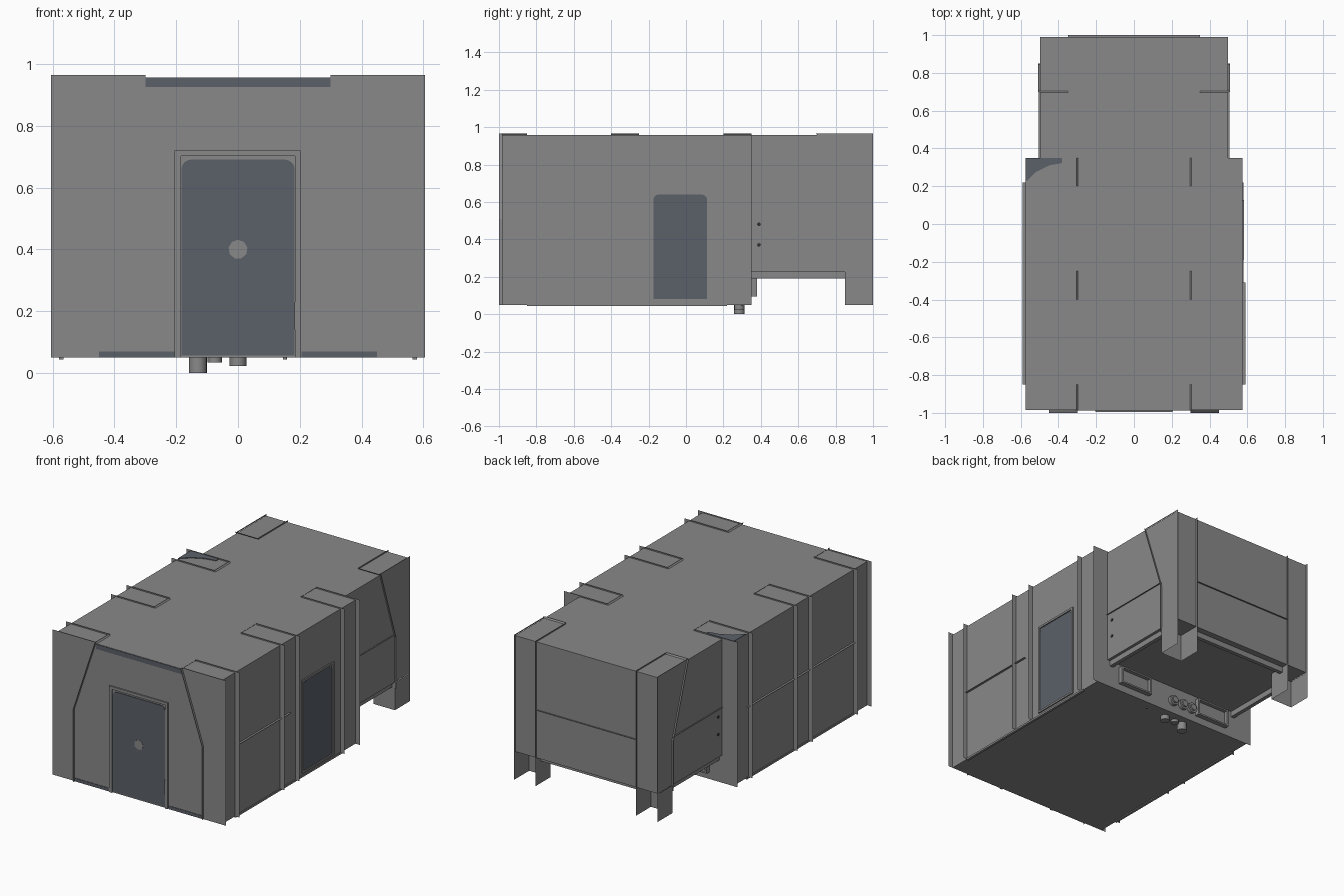
import bpy, bmesh, math
from mathutils import Vector

if "Cube" in bpy.data.objects:
    bpy.data.objects.remove(bpy.data.objects["Cube"])


def material(name, rgb):
    m = bpy.data.materials.new(name)
    m.diffuse_color = (*rgb, 1)
    m.use_nodes = True
    m.node_tree.nodes["Principled BSDF"].inputs["Base Color"].default_value = m.diffuse_color
    return m


GREY = material("shelter grey", (0.25, 0.25, 0.25))
BLUE = material("dark slate blue", (0.104, 0.119, 0.142))
DARK = material("port black", (0.03, 0.03, 0.03))


def finish(name, bm, mat):
    me = bpy.data.meshes.new(name)
    bm.to_mesh(me)
    bm.free()
    me.materials.append(mat)
    ob = bpy.data.objects.new(name, me)
    bpy.context.collection.objects.link(ob)
    return ob


def box(name, lo, hi, mat=GREY):
    bm = bmesh.new()
    bmesh.ops.create_cube(bm, size=1)
    for v in bm.verts:
        v.co = [(a + b) / 2 + c * abs(b - a) for a, b, c in zip(lo, hi, v.co)]
    return finish(name, bm, mat)


def ribbon(name, inner, outer, mat=GREY):
    """Sheet metal strip between two matching paths."""
    bm = bmesh.new()
    a = [bm.verts.new(p) for p in inner]
    b = [bm.verts.new(p) for p in outer]
    for i in range(len(a) - 1):
        bm.faces.new((a[i], a[i + 1], b[i + 1], b[i]))
    return finish(name, bm, mat)


def plate(name, pts, depth, mat):
    """Flat polygon pushed out along a small depth vector."""
    bm = bmesh.new()
    f = bm.faces.new([bm.verts.new(p) for p in pts])
    r = bmesh.ops.extrude_face_region(bm, geom=[f])
    for v in r["geom"]:
        if isinstance(v, bmesh.types.BMVert):
            v.co += Vector(depth)
    bmesh.ops.recalc_face_normals(bm, faces=bm.faces)
    return finish(name, bm, mat)


def tube(name, base, axis, length, radius, mat=GREY, sides=20):
    bm = bmesh.new()
    bmesh.ops.create_cone(bm, cap_ends=True, segments=sides, radius1=radius, radius2=radius, depth=length)
    rot = Vector((0, 0, 1)).rotation_difference(Vector(axis)).to_matrix()
    for v in bm.verts:
        v.co = rot @ (v.co + Vector((0, 0, length / 2))) + Vector(base)
    for f in bm.faces:
        f.smooth = len(f.verts) == 4
    for e in bm.edges:
        e.smooth = all(len(f.verts) == 4 for f in e.link_faces)
    return finish(name, bm, mat)


def round_top(a0, a1, z0, z1, r):
    """Door outline with rounded upper corners, as (across, z)."""
    pts = [(a0, z0), (a1, z0)]
    for c, start in ((a1 - r, 0), (a0 + r, 90)):
        for k in range(5):
            t = math.radians(start + k * 22.5)
            pts.append((c + r * math.cos(t), z1 - r + r * math.sin(t)))
    return pts


ROOF, TOP, FLOOR = 0.957, 0.965, 0.05
SX, FIN = 0.575, 0.605          # side wall and fin reach
FY, BY, MID = -0.985, 0.99, 0.35  # front wall, rear wall, step

# Main cabin and narrower rear bay
box("main_cabin", (-SX, FY, FLOOR), (SX, MID, ROOF))
box("rear_bay", (-0.498, MID, 0.225), (0.498, BY, ROOF))

# Front top light strip
box("front_top_strip", (-0.3, FY - 0.003, 0.925), (0.3, FY, 0.955), BLUE)

for s in (1, -1):
    side = "right" if s > 0 else "left"
    # Frame fins over roof and down the side
    for y in (FY, -0.85, -0.4, -0.25, 0.2, MID):
        ribbon(f"{side}_frame_fin",
               [(s * 0.3, y, ROOF), (s * SX, y, ROOF), (s * SX, y, FLOOR)],
               [(s * 0.3, y, TOP), (s * FIN, y, TOP), (s * FIN, y, FLOOR)])
    # Roof ends of the frame pairs
    for y0, y1 in ((FY, -0.85), (-0.4, -0.25), (0.2, MID)):
        ribbon(f"{side}_roof_fin_end",
               [(s * 0.297, y0, ROOF), (s * 0.297, y1, ROOF)],
               [(s * 0.305, y0, TOP), (s * 0.305, y1, TOP)])
    # Angled fin on the front wall
    path = [(0.3, TOP), (0.45, 0.51), (0.45, FLOOR)]
    ribbon(f"{side}_front_fin", [(s * x, FY, z) for x, z in path], [(s * x, -1, z) for x, z in path])
    # Lower front strips
    a, b = sorted((s * 0.205, s * 0.45))
    box(f"{side}_front_low_strip", (a, FY - 0.003, FLOOR), (b, FY, 0.07), BLUE)

    # Rear bay: roof, side and back fins
    ribbon(f"{side}_rear_roof_fin",
           [(s * 0.5, 0.703, ROOF), (s * 0.35, 0.703, ROOF), (s * 0.35, BY, ROOF)],
           [(s * 0.5, 0.695, TOP), (s * 0.35, 0.695, TOP), (s * 0.35, 1, TOP)])
    path = [(0.7, TOP), (0.85, 0.51), (0.85, 0.19)]
    ribbon(f"{side}_rear_side_fin", [(s * 0.498, y, z) for y, z in path], [(s * 0.508, y, z) for y, z in path])
    ribbon(f"{side}_rear_back_fin", [(s * 0.35, BY, TOP), (s * 0.35, BY, 0.19)],
           [(s * 0.35, 1, TOP), (s * 0.35, 1, 0.19)])
    ribbon(f"{side}_rear_corner_fin", [(s * 0.5, BY - 0.01, TOP), (s * 0.5, BY - 0.01, 0.19)],
           [(s * 0.5, 1, TOP), (s * 0.5, 1, 0.19)])
    ribbon(f"{side}_rear_top_lip", [(s * 0.5, 0.7, ROOF), (s * 0.5, 1, ROOF)],
           [(s * 0.5, 0.7, TOP), (s * 0.5, 1, TOP)])
    ribbon(f"{side}_rear_side_rail", [(s * 0.498, MID, 0.53), (s * 0.498, 0.85, 0.53)],
           [(s * 0.506, MID, 0.53), (s * 0.506, 0.85, 0.53)])

    # Sheet metal leg, open to the back
    leg = [(s * 0.5, 1), (s * 0.5, 0.85), (s * 0.35, 0.85), (s * 0.35, 1)]
    ribbon(f"{side}_rear_leg", [(x, y, 0.225) for x, y in leg], [(x, y, FLOOR) for x, y in leg])

    # Under frame of the rear bay
    a, b = sorted((s * 0.455, s * 0.48))
    box(f"{side}_under_beam", (a, MID, 0.19), (b, 0.85, 0.225))

    # Side rails at mid height and along the floor
    end = -0.31 if s > 0 else 0.22
    ribbon(f"{side}_mid_rail", [(s * SX, -0.85, 0.5), (s * SX, end, 0.5)],
           [(s * 0.589, -0.85, 0.5), (s * 0.589, end, 0.5)])
    a, b = sorted((s * 0.565, s * 0.58))
    box(f"{side}_floor_rail", (a, -0.85, 0.043), (b, 0.22, 0.055))

    # Small ports on the rear bay sides
    for z in (0.48, 0.37):
        tube(f"{side}_port", (s * 0.497, 0.39, z), (s, 0, 0), 0.004, 0.01, DARK, 12)

    # Service boxes on the step wall: rim bars and cover
    a, b = sorted((s * 0.18, s * 0.41))
    box(f"{side}_service_cover", (a, MID, 0.105), (b, 0.357, 0.2))
    for lo, hi in (((a, 0.095), (b, 0.105)), ((a, 0.195), (b, 0.205)),
                   ((a, 0.095), (a + 0.012, 0.205)), ((b - 0.012, 0.095), (b, 0.205))):
        box(f"{side}_service_rim", (lo[0], MID, lo[1]), (hi[0], 0.38, hi[1]))

# Back wall rail and under-frame cross beam
ribbon("back_mid_rail", [(-0.35, BY, 0.53), (0.35, BY, 0.53)], [(-0.35, 1, 0.53), (0.35, 1, 0.53)])
box("back_under_beam", (-0.35, 0.925, 0.19), (0.35, 0.95, 0.225))

# Front door: frame bars, leaf, round spot, hinge
for lo, hi in (((-0.205, FLOOR), (-0.185, 0.72)), ((0.185, FLOOR), (0.203, 0.72)), ((-0.205, 0.702), (0.203, 0.72))):
    box("front_door_frame", (lo[0], FY - 0.009, lo[1]), (hi[0], FY, hi[1]))
plate("front_door", [(x, FY, z) for x, z in round_top(-0.183, 0.183, 0.057, 0.69, 0.03)], (0, -0.004, 0), BLUE)
tube("front_door_spot", (0, FY, 0.4), (0, -1, 0), 0.006, 0.031, GREY, 9)
box("front_door_hinge", (0.183, FY - 0.011, 0.14), (0.19, FY, 0.23))

# Right side door
for lo, hi in (((-0.188, 0.07), (-0.175, 0.655)), ((0.113, 0.07), (0.127, 0.655)),
               ((-0.188, 0.642), (0.127, 0.655)), ((-0.188, 0.068), (0.127, 0.08))):
    box("side_door_frame", (SX, lo[0], lo[1]), (SX + 0.008, hi[0], hi[1]))
plate("side_door", [(SX, y, z) for y, z in round_top(-0.175, 0.113, 0.08, 0.64, 0.03)], (0.003, 0, 0), BLUE)

# Dark patch on the rear left roof corner
plate("roof_corner_patch", [(x, y, ROOF) for x, y in
      ((-0.575, 0.35), (-0.575, 0.222), (-0.52, 0.275), (-0.45, 0.31), (-0.38, 0.323), (-0.38, 0.35))],
      (0, 0, 0.004), BLUE)

# Pipes under the floor and round connectors on the step wall
for x, y, length, r in ((-0.13, 0.285, 0.05, 0.029), (-0.075, 0.285, 0.017, 0.023), (0, 0.285, 0.028, 0.027), (0.152, 0.3, 0.006, 0.006)):
    tube("floor_pipe", (x, y, FLOOR), (0, 0, -1), length, r)
for x in (-0.005, -0.08, -0.145):
    tube("wall_connector", (x, MID, 0.13), (0, 1, 0), 0.02, 0.032)
    tube("wall_connector_core", (x, MID, 0.13), (0, 1, 0), 0.03, 0.02)
